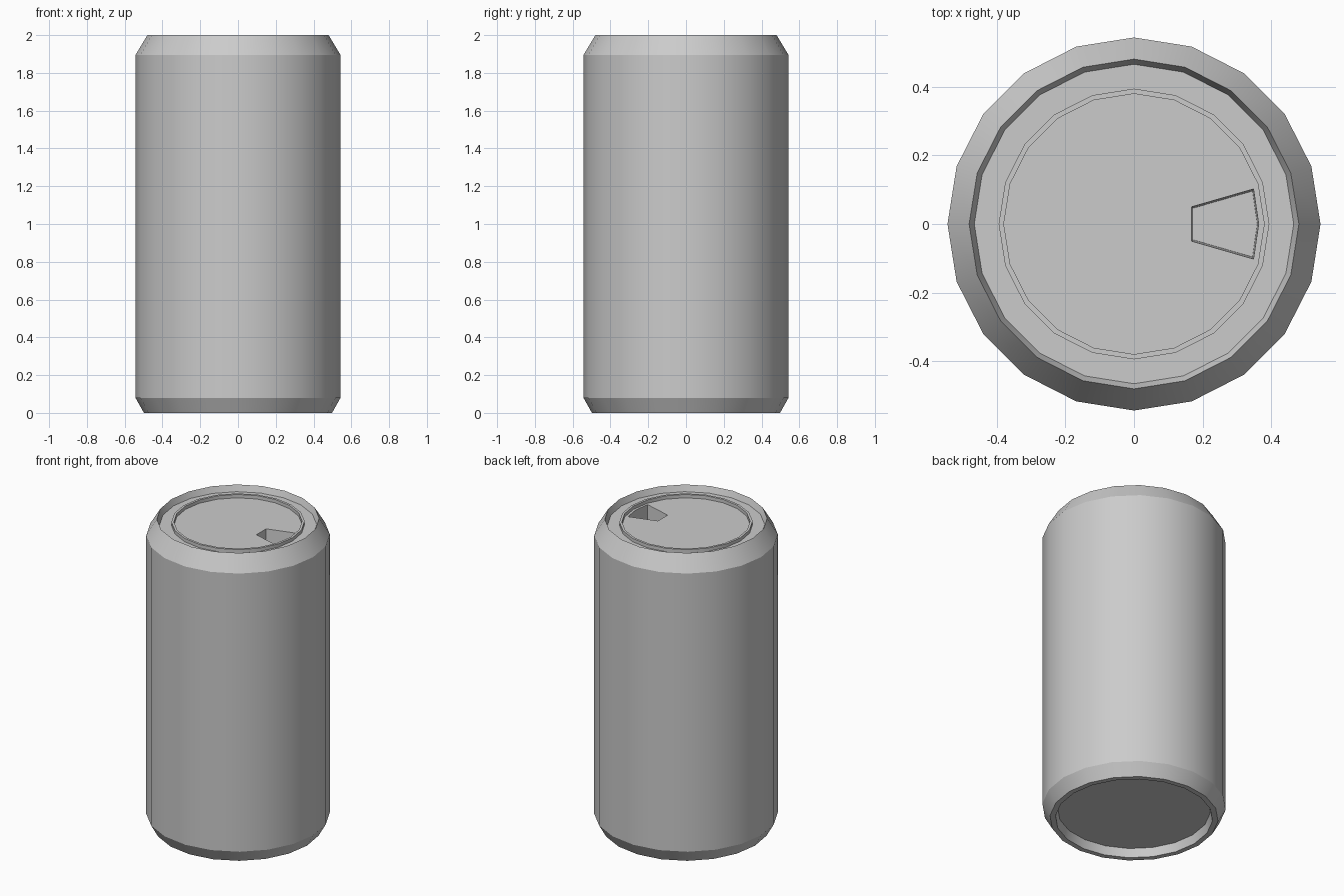
import bpy, bmesh
from math import cos, sin, pi

if "Cube" in bpy.data.objects:
    bpy.data.objects.remove(bpy.data.objects["Cube"])

SIDES = 20


def loft(name, loops):
    """Skin matching vertex loops from bottom to top and cap both ends."""
    bm = bmesh.new()
    rings = [[bm.verts.new(p) for p in loop] for loop in loops]
    n = len(rings[0])
    for a, b in zip(rings, rings[1:]):
        for i in range(n):
            j = (i + 1) % n
            bm.faces.new((a[i], a[j], b[j], b[i]))
    bm.faces.new(rings[0][::-1])
    bm.faces.new(rings[-1])
    bmesh.ops.recalc_face_normals(bm, faces=bm.faces)
    mesh = bpy.data.meshes.new(name)
    bm.to_mesh(mesh)
    bm.free()
    obj = bpy.data.objects.new(name, mesh)
    bpy.context.collection.objects.link(obj)
    return obj


def circle(r, z):
    return [(r * cos(2 * pi * i / SIDES), r * sin(2 * pi * i / SIDES), z)
            for i in range(SIDES)]


# Can: recessed base, foot, chamfers, rim, raised lid ring, lid panel
profile = [(0.452, 0.055), (0.465, 0), (0.498, 0), (0.543, 0.08),
           (0.543, 1.895), (0.48, 2.0), (0.465, 1.96), (0.394, 1.96),
           (0.394, 1.982), (0.379, 1.982), (0.379, 1.96)]
can = loft("can_body", [circle(r, z) for r, z in profile])

# Drinking opening: wedge-shaped pocket with slightly tapered walls
outer = [(0.168, -0.05), (0.348, -0.102), (0.363, 0), (0.348, 0.102), (0.168, 0.05)]
inner = [(0.172, -0.046), (0.345, -0.096), (0.359, 0), (0.345, 0.096), (0.172, 0.046)]
cutter = loft("opening_cutter", [[(x, y, 1.86) for x, y in inner],
                                 [(x, y, 1.96) for x, y in outer],
                                 [(x, y, 2.05) for x, y in outer]])
cutter.hide_render = True

cut = can.modifiers.new("opening", "BOOLEAN")
cut.operation = "DIFFERENCE"
cut.solver = "EXACT"
cut.object = cutter

bpy.ops.object.select_all(action="DESELECT")
bpy.context.view_layer.objects.active = can
can.select_set(True)
bpy.ops.object.modifier_apply(modifier=cut.name)
bpy.data.objects.remove(cutter)

# Smooth round walls, crisp chamfers
bpy.ops.object.shade_smooth_by_angle(angle=0.42)
